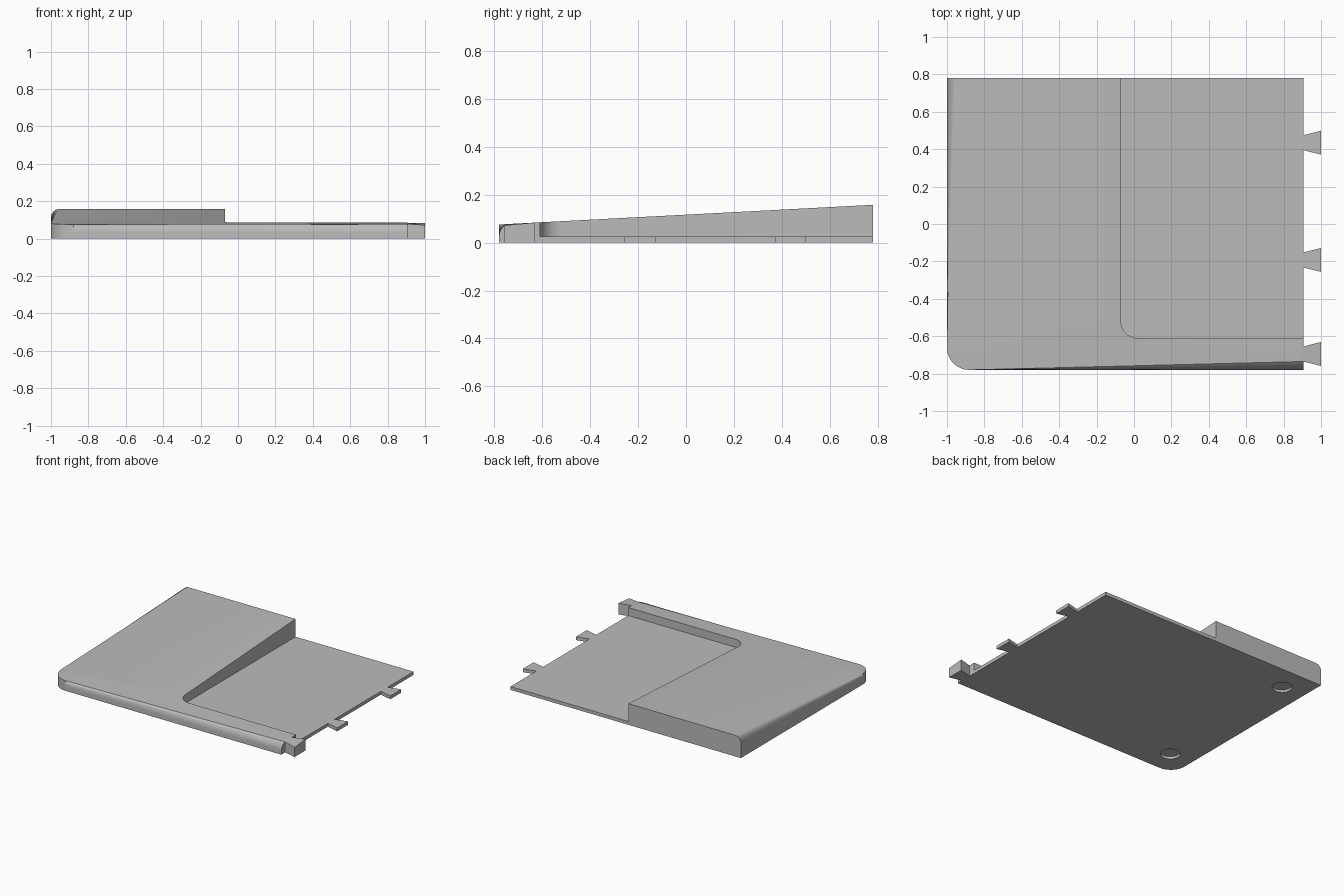
import bpy, bmesh, math

if "Cube" in bpy.data.objects:
    bpy.data.objects.remove(bpy.data.objects["Cube"])

L, R, F, B = -1.0, 0.905, -0.78, 0.78   # plan limits of the plate
FLOOR = 0.025                           # thin panel thickness
FILLET = 0.045

grey = bpy.data.materials.new("light grey")
grey.diffuse_color = (0.5, 0.5, 0.5, 1)
grey.use_nodes = True
grey.node_tree.nodes["Principled BSDF"].inputs["Base Color"].default_value = grey.diffuse_color


def slope(y):
    """Height of the slanted top at depth y."""
    return 0.076 + 0.082 * (y - F) / (B - F)


def arc(cx, cy, r, a0, a1, n):
    return [(cx + r * math.cos(math.radians(a0 + (a1 - a0) * i / n)),
             cy + r * math.sin(math.radians(a0 + (a1 - a0) * i / n))) for i in range(n + 1)]


def prism(name, outline, z0, top, round_edge=None):
    """Extrude a plan outline from z0 to top(x, y), optionally rounding chosen top edges."""
    bm = bmesh.new()
    low = [bm.verts.new((x, y, z0)) for x, y in outline]
    high = [bm.verts.new((x, y, top(x, y))) for x, y in outline]
    n = len(outline)
    bm.faces.new(low[::-1])
    lid = bm.faces.new(high)
    for i in range(n):
        j = (i + 1) % n
        bm.faces.new((low[i], low[j], high[j], high[i]))
    if round_edge:
        edges = [e for e in lid.edges
                 if round_edge((e.verts[0].co + e.verts[1].co) / 2)]
        bmesh.ops.bevel(bm, geom=edges, offset=FILLET, segments=6,
                        profile=0.5, affect='EDGES')
    bmesh.ops.recalc_face_normals(bm, faces=bm.faces)
    mesh = bpy.data.meshes.new(name)
    bm.to_mesh(mesh)
    bm.free()
    mesh.materials.append(grey)
    ob = bpy.data.objects.new(name, mesh)
    bpy.context.collection.objects.link(ob)
    return ob


def combine(target, tool, operation):
    """Apply a boolean and discard the tool."""
    bpy.context.view_layer.objects.active = target
    mod = target.modifiers.new(operation.lower(), 'BOOLEAN')
    mod.operation, mod.solver, mod.object = operation, 'EXACT', tool
    bpy.ops.object.modifier_apply(modifier=mod.name)
    bpy.data.objects.remove(tool)


# Wedge body, rounded along the left and front top edges
outline = arc(L + 0.12, F + 0.12, 0.12, 180, 270, 12) + [(R, F), (R, B), (L, B)]
body = prism("wedge_body", outline, 0, lambda x, y: slope(y),
             lambda m: m.x < R - 0.01 and m.y < B - 0.01)

# Recessed panel with one rounded corner
pocket = arc(0.02, -0.52, 0.09, 180, 270, 10) + [(1.2, -0.61), (1.2, 1), (-0.07, 1)]
combine(body, prism("pocket_cutter", pocket, FLOOR, lambda x, y: 0.4), 'DIFFERENCE')

# Round foot recesses underneath
for y in (-0.59, 0.59):
    foot = arc(-0.815, y, 0.068, 0, 348.75, 31)
    combine(body, prism("foot_cutter", foot, -0.05, lambda x, y: 0.018), 'DIFFERENCE')


# Dovetail connectors on the right side; the front one is full height
def front_top(x, y):
    return 0.072 if y < -0.75 else slope(y)


for y, top in ((0.435, lambda x, y: FLOOR), (-0.192, lambda x, y: FLOOR),
               (-0.695, front_top)):
    tail = [(R - 0.015, y - 0.04), (R, y - 0.04), (1, y - 0.064),
            (1, y + 0.064), (R, y + 0.04), (R - 0.015, y + 0.04)]
    combine(body, prism("dovetail", tail, 0, top), 'UNION')

bpy.ops.object.select_all(action='DESELECT')
body.select_set(True)
bpy.context.view_layer.objects.active = body
bpy.ops.object.shade_smooth_by_angle(angle=math.radians(30))
